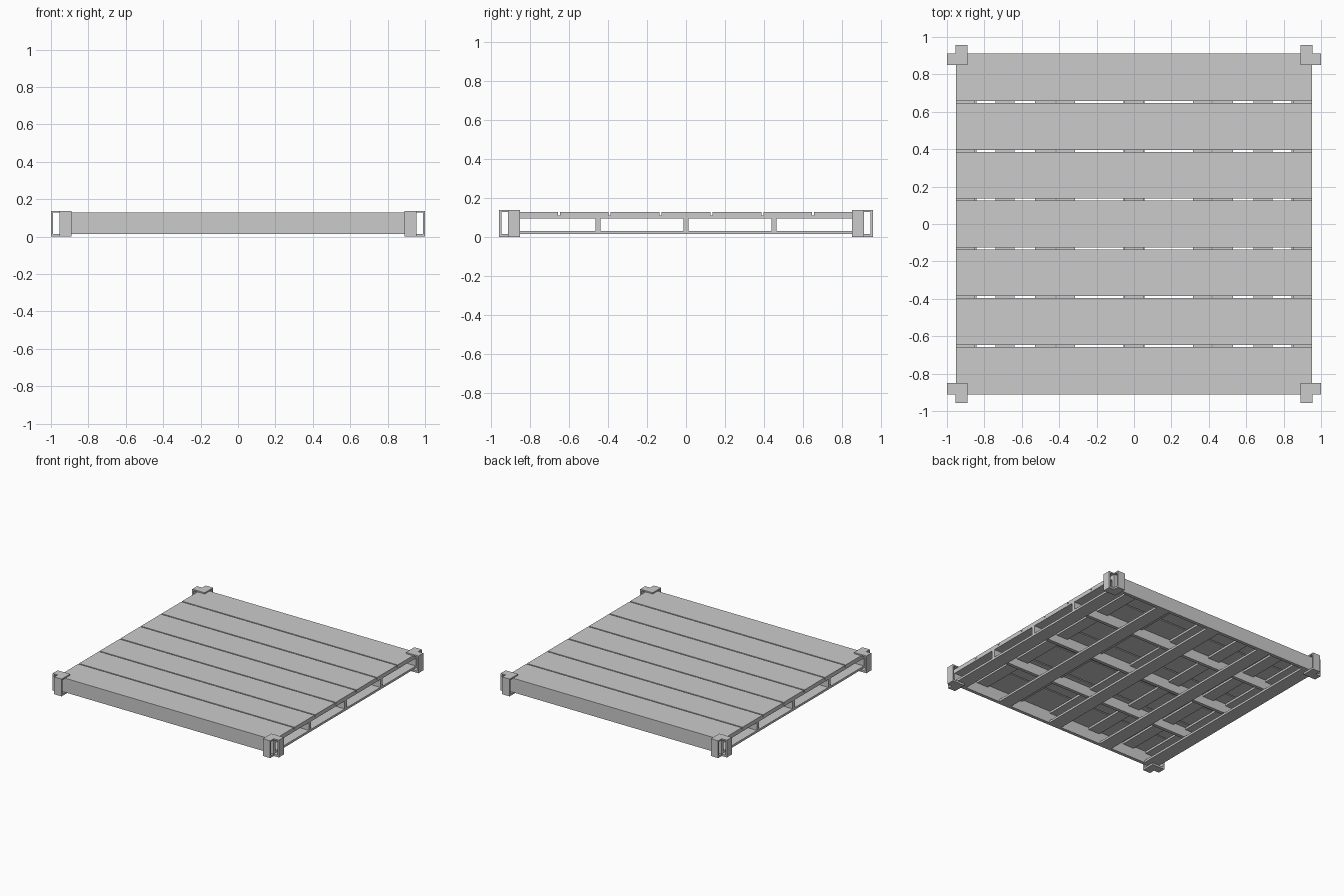
import bpy, bmesh

if "Cube" in bpy.data.objects:
    bpy.data.objects.remove(bpy.data.objects["Cube"])

HX, HY = 0.953, 0.912          # half size of the deck
Z_BOT, Z_TOP = 0.015, 0.128    # underside and top of the deck
BOARD, CROSS = 0.017, 0.016    # board thicknesses


def make(name, bm):
    bmesh.ops.recalc_face_normals(bm, faces=bm.faces[:])
    me = bpy.data.meshes.new(name)
    bm.to_mesh(me)
    bm.free()
    ob = bpy.data.objects.new(name, me)
    bpy.context.collection.objects.link(ob)
    return ob


def box(name, x0, x1, y0, y1, z0, z1):
    bm = bmesh.new()
    bmesh.ops.create_cube(bm, size=1)
    for v in bm.verts:
        v.co.x = x1 if v.co.x > 0 else x0
        v.co.y = y1 if v.co.y > 0 else y0
        v.co.z = z1 if v.co.z > 0 else z0
    return make(name, bm)


# Seven deck boards running along x
pitch = 2 * HY / 7
gap = 0.01
for i in range(7):
    y0 = -HY + i * pitch + (gap / 2 if i else 0)
    y1 = -HY + (i + 1) * pitch - (gap / 2 if i < 6 else 0)
    box("deck_board", -HX, HX, y0, y1, Z_TOP - BOARD, Z_TOP)

# Stringers along x: three inner ones, two outer ones that close the sides
w = 0.013
z_under = Z_TOP - BOARD
for y in (-0.45, 0, 0.45):
    box("stringer", -HX, HX, y - w, y + w, Z_BOT + BOARD, z_under)
for s in (-1, 1):
    ya, yb = sorted((s * HY, s * (HY - 2 * w)))
    box("side_stringer", -HX, HX, ya, yb, Z_BOT, z_under)

# Thin cross slats below the deck, fitted between the stringers
bays = [(-HY + 2 * w, -0.45 - w), (-0.45 + w, -w), (w, 0.45 - w), (0.45 + w, HY - 2 * w)]
for x in (-HX + 0.05, -0.69, -0.365, 0, 0.365, 0.69, HX - 0.05):
    for y0, y1 in bays:
        box("cross_slat", x - 0.05, x + 0.05, y0, y1, z_under - CROSS, z_under)

# Five bottom boards running along y
for x in (-HX + 0.055, -0.475, 0, 0.475, HX - 0.055):
    box("bottom_board", x - 0.055, x + 0.055, -HY + 2 * w, HY - 2 * w,
        Z_BOT, Z_BOT + BOARD)


def strap(name, inner, outer, a, b, axis, sx, sy):
    """C-shaped bracket: profile across the edge, extruded along it from a to b."""
    t, top = 0.012, 0.138
    prof = [(inner, 0), (outer, 0), (outer, top), (inner, top),
            (inner, Z_TOP), (outer - t, Z_TOP), (outer - t, Z_BOT), (inner, Z_BOT)]
    bm = bmesh.new()
    vs = []
    for p, z in prof:
        x, y = (p, a) if axis == "x" else (a, p)
        vs.append(bm.verts.new((x * sx, y * sy, z)))
    f = bm.faces.new(vs)
    ext = bmesh.ops.extrude_face_region(bm, geom=[f])
    d = b - a
    vec = (0, d * sy, 0) if axis == "x" else (d * sx, 0, 0)
    bmesh.ops.translate(bm, vec=vec,
                        verts=[v for v in ext["geom"] if isinstance(v, bmesh.types.BMVert)])
    return make(name, bm)


# Two hollow brackets on each corner
for sx in (-1, 1):
    for sy in (-1, 1):
        strap("end_bracket", 0.89, 1.0, 0.85, HY, "x", sx, sy)
        strap("side_bracket", HY, 0.957, 0.89, 0.955, "y", sx, sy)
